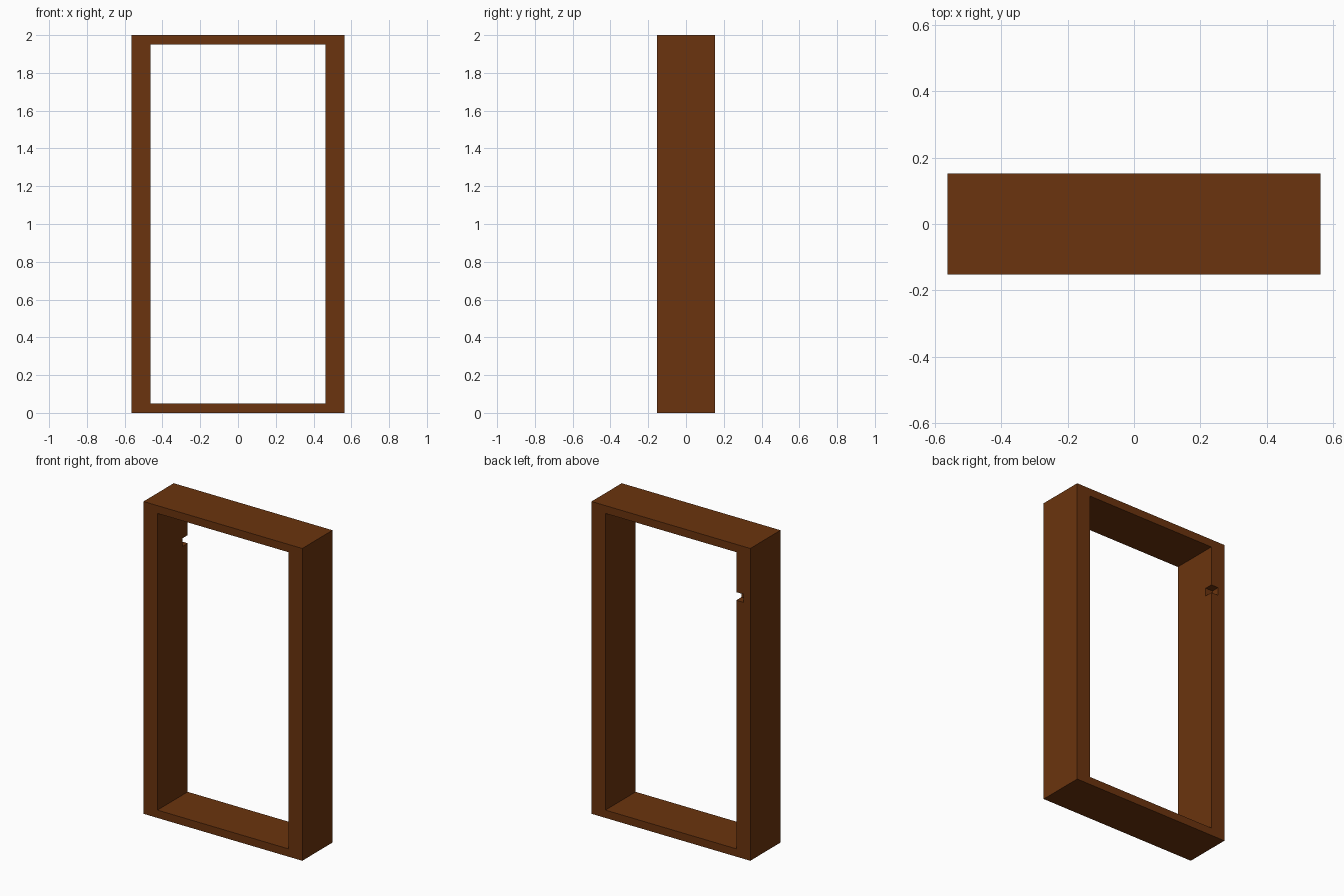
import bpy

default = bpy.data.objects.get("Cube")
if default:
    bpy.data.objects.remove(default, do_unlink=True)

WIDTH, DEPTH, HEIGHT = 1.125, 0.306, 2.0
JAMB, RAIL = 0.099, 0.05      # side and top/bottom thickness
NOTCH = 0.052                 # latch recess size
NOTCH_Z = 1.668               # latch recess centre height

wood = bpy.data.materials.new("brown_wood")
wood.use_nodes = True
color = (0.147, 0.034, 0.0044, 1)
wood.diffuse_color = color
wood.node_tree.nodes["Principled BSDF"].inputs["Base Color"].default_value = color


def box(name, size, center):
    bpy.ops.mesh.primitive_cube_add(size=1, location=center)
    obj = bpy.context.object
    obj.name = name
    obj.scale = size
    bpy.ops.object.transform_apply(location=True, rotation=False, scale=True)
    obj.data.materials.append(wood)
    return obj


def cut(target, cutter):
    mod = target.modifiers.new("cut", "BOOLEAN")
    mod.operation = "DIFFERENCE"
    mod.solver = "EXACT"
    mod.object = cutter
    bpy.context.view_layer.objects.active = target
    bpy.ops.object.modifier_apply(modifier=mod.name)
    bpy.data.objects.remove(cutter, do_unlink=True)


# Solid slab that becomes the door frame
frame = box("door_frame", (WIDTH, DEPTH, HEIGHT), (0, 0, HEIGHT / 2))

# Doorway opening through the full depth
inner_width = WIDTH - 2 * JAMB
cut(frame, box("opening_cutter", (inner_width, DEPTH * 2, HEIGHT - 2 * RAIL),
               (0, 0, HEIGHT / 2)))

# Small latch recess in the back inner corner of the right jamb
cut(frame, box("latch_cutter", (NOTCH * 2, NOTCH * 2, NOTCH),
               (-inner_width / 2, DEPTH / 2, NOTCH_Z)))
